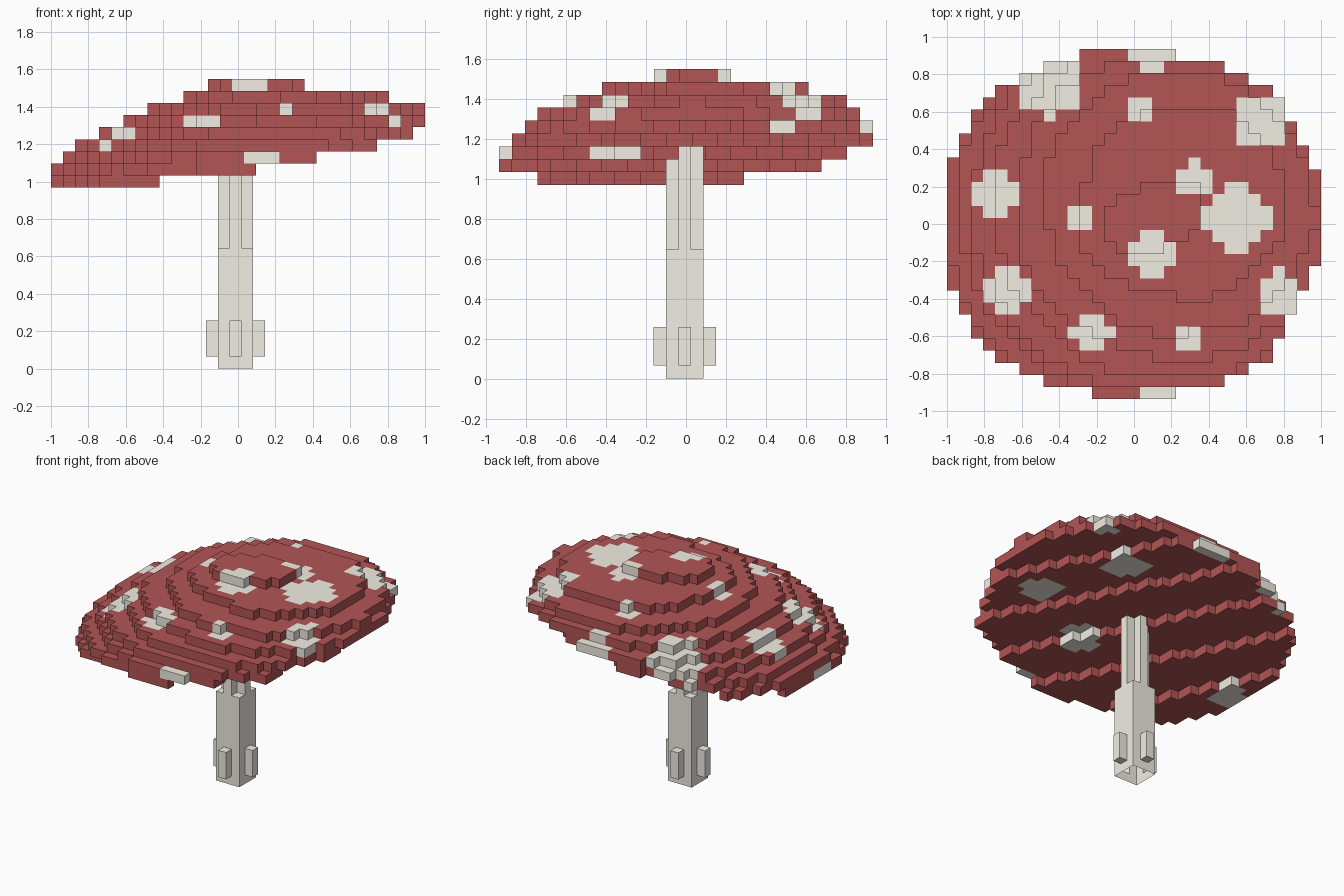
import bpy
import math

if "Cube" in bpy.data.objects:
    bpy.data.objects.remove(bpy.data.objects["Cube"])

V = 2 / 31  # voxel edge length


def material(name, rgb):
    m = bpy.data.materials.new(name)
    m.diffuse_color = (*rgb, 1)
    m.use_nodes = True
    m.node_tree.nodes["Principled BSDF"].inputs["Base Color"].default_value = m.diffuse_color
    return m


RED = material("cap red", (0.45, 0.09, 0.09))
CREAM = material("cream", (0.89, 0.86, 0.78))

# outward direction and corner loop of each cube face
SIDES = {
    (1, 0, 0): [(1, -1, 0), (1, 1, 0), (1, 1, 1), (1, -1, 1)],
    (-1, 0, 0): [(-1, 1, 0), (-1, -1, 0), (-1, -1, 1), (-1, 1, 1)],
    (0, 1, 0): [(1, 1, 0), (-1, 1, 0), (-1, 1, 1), (1, 1, 1)],
    (0, -1, 0): [(-1, -1, 0), (1, -1, 0), (1, -1, 1), (-1, -1, 1)],
    (0, 0, 1): [(-1, -1, 1), (1, -1, 1), (1, 1, 1), (-1, 1, 1)],
    (0, 0, -1): [(-1, 1, 0), (1, 1, 0), (1, -1, 0), (-1, -1, 0)],
}


def voxel_object(name, cells, solid, mat, width=V, dx=0.0, dy=0.0):
    """Skin the exposed faces of cells; faces on the ground stay open."""
    verts, faces = {}, []
    for i, j, k in sorted(cells):
        for (a, b, c), loop in SIDES.items():
            if (i + a, j + b, k + c) in solid or k + c < 0:
                continue
            keys = [(2 * i + x, 2 * j + y, k + z) for x, y, z in loop]
            faces.append([verts.setdefault(p, len(verts)) for p in keys])
    me = bpy.data.meshes.new(name)
    me.from_pydata([(x * width / 2 + dx, y * width / 2 + dy, z * V) for x, y, z in verts], [], faces)
    me.materials.append(mat)
    ob = bpy.data.objects.new(name, me)
    bpy.context.collection.objects.link(ob)
    return ob


# dome thickness against radius
PROFILE = [(0, .42), (.1, .41), (.23, .37), (.42, .326), (.565, .3), (.7, .247),
           (.84, .198), (.91, .145), (.985, .106), (1.03, 0), (2, -1)]


def thickness(r):
    for (r0, t0), (r1, t1) in zip(PROFILE, PROFILE[1:]):
        if r <= r1:
            return t0 + (t1 - t0) * (r - r0) / (r1 - r0)


# half width of the cap outline, in voxels, for each row away from the middle
HALF = [15, 15, 15, 15, 15, 15, 14, 14, 13, 13, 12, 11, 9, 7, 3]

TOP_SPOTS = [(-.45, .74, .17), (.1, .93, .13), (.03, .615, .08), (.68, .56, .15),
             (.32, .23, .10), (.548, .032, .185), (-.74, .165, .12), (-.29, .03, .08),
             (.097, -.16, .12), (-.677, -.355, .12), (-.23, -.58, .11), (.29, -.6, .08),
             (.78, -.38, .13), (.1, -.97, .12)]
UNDER_SPOTS = [(.66, -.17, .14), (.43, .43, .14), (.16, -.36, .13), (-.9, -.1, .12)]


def spotted(x, y, spots):
    return any(math.hypot(x - a, y - b) < r for a, b, r in spots)


# tilted cap: sloping flat underside with a dome on top
red, cream = set(), set()
for j in range(-14, 15):
    w = HALF[abs(j)]
    right = w - 1 if -10 <= j < -3 or j in (5, 7, 9) else w
    left = w + 1 if j == 14 else w
    ceiling = {14: 19, -14: 17}.get(j, 22 if j > 3 else 23)
    if j > 9:
        ceiling = min(ceiling, 21)
    for i in range(-left, right + 1):
        x, y = i * V, j * V
        plane = 1.130 + 0.157 * (x + 0.54 * y)
        lo = max(16 if j < -11 else 15, math.ceil(plane / V - 0.5))
        hi = lo
        for k in range(lo, min(ceiling, 22 if i > 5 else 23) + 1):
            t = (k + 0.5) * V - plane - 0.002
            r = math.hypot(x + 0.157 * t, (y + 0.11 * t) / 0.95)
            if t <= thickness(r):
                hi = k
        for k in range(lo, hi + 1):
            top = spotted(x, y, TOP_SPOTS) and k >= hi - 1 and (k > lo or hi == lo)
            under = k == lo < hi and spotted(x, y, UNDER_SPOTS)
            (cream if top or under else red).add((i, j, k))

cap = red | cream
voxel_object("cap", red, cap, RED)
voxel_object("cap_spots", cream, cap, CREAM)

# stem: square below, cross-shaped above, with a small knob on each side at the foot
stem = set()
for k in range(18):
    for i in (-1, 0, 1):
        for j in (-1, 0, 1):
            if k < 10 or i * j == 0:
                stem.add((i, j, k))
for k in (1, 2, 3):
    stem |= {(2, 0, k), (-2, 0, k), (0, 2, k), (0, -2, k)}
voxel_object("stem", stem, stem, CREAM, 0.0628, -0.013, -0.006)
